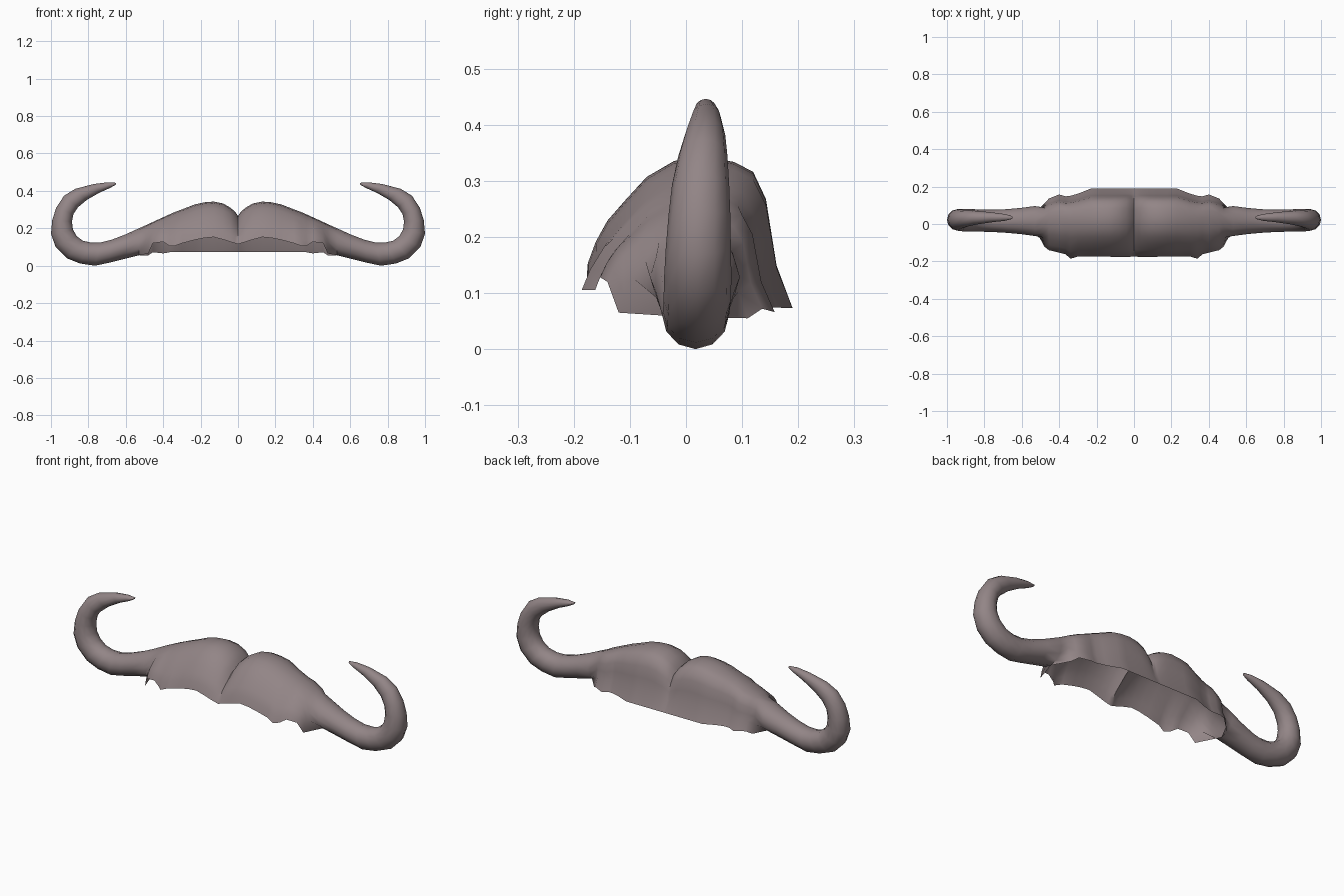
import bpy, bmesh, math

# Horn stations: inner x,z / outer x,z / y centre / y half-width
HORN = [
    (.655, .432, .650, .443, .035, .008),
    (.685, .415, .695, .446, .035, .018),
    (.742, .390, .770, .437, .036, .026),
    (.808, .352, .870, .411, .034, .036),
    (.856, .312, .930, .374, .030, .044),
    (.880, .275, .972, .310, .026, .051),
    (.888, .235, .993, .245, .024, .055),
    (.882, .192, 1.00, .170, .022, .058),
    (.862, .158, .975, .100, .021, .060),
    (.830, .134, .915, .040, .020, .060),
    (.785, .123, .845, .012, .018, .059),
    (.735, .124, .765, .000, .017, .060),
    (.675, .139, .690, .016, .016, .063),
    (.600, .168, .610, .036, .016, .070),
    (.530, .200, .530, .056, .016, .080),
]

# Body stations: x / top z / front edge y,z / back edge y,z
BODY = [
    (.480, .222, -.120, .065, .110, .055),
    (.455, .234, -.140, .120, .136, .072),
    (.400, .259, -.153, .128, .158, .066),
    (.365, .275, -.162, .105, .148, .072),
    (.340, .286, -.186, .105, .151, .074),
    (.300, .301, -.174, .120, .162, .074),
    (.230, .328, -.174, .138, .190, .073),
    (.180, .339, -.174, .148, .190, .073),
    (.130, .343, -.175, .153, .190, .073),
    (.080, .333, -.176, .140, .190, .073),
    (.040, .310, -.176, .127, .190, .073),
    (.015, .288, -.175, .120, .190, .073),
    (.000, .266, -.173, .115, .190, .073),
]

# Normalised open cross-section: y fraction, height fraction
FRONT = [(-1, 0), (-.92, .20), (-.80, .40), (-.61, .60), (-.40, .81), (-.12, .96)]
BACK = [(.45, .965), (.63, .90), (.75, .72), (.80, .50), (.85, .28), (1, 0)]
N = len(FRONT) + 1 + len(BACK)


def horn_ring(xi, zi, xo, zo, yc, hy):
    ring = []
    for k in range(N):
        t = -math.pi + 2 * math.pi * k / (N - 1)
        c = math.cos(t)
        ring.append(((xi + xo) / 2 + c * (xi - xo) / 2,
                     yc + hy * math.sin(t),
                     (zi + zo) / 2 + c * (zi - zo) / 2))
    return ring


def body_ring(x, top, yf, zf, yb, zb):
    ring = [(x, -yf * u, zf + v * (top - zf)) for u, v in FRONT]
    ring.append((x, .035, top))
    ring += [(x, yb * u, zb + v * (top - zb)) for u, v in BACK]
    if x < .03:  # parting groove bites into the upper front and back faces
        d = .012 * (1 - x / .03)
        ring = [(px, py - math.copysign(d, py) * max(0, min(1, (pz - .12) / .1)), pz)
                for px, py, pz in ring]
    return ring


# Right half: skin the rings together
bm = bmesh.new()
rings = [[bm.verts.new(p) for p in r] for r in
         [horn_ring(*h) for h in HORN] + [body_ring(*b) for b in BODY]]
for a, b in zip(rings, rings[1:]):
    for k in range(N - 1):
        bm.faces.new((a[k], a[k + 1], b[k + 1], b[k]))
bm.faces.new(rings[0][:-1])
bmesh.ops.remove_doubles(bm, verts=bm.verts[:], dist=.0005)
bmesh.ops.recalc_face_normals(bm, faces=bm.faces[:])
# Keep the open shell facing outward
if sum(f.normal.z * f.calc_area() for f in bm.faces) < 0:
    bmesh.ops.reverse_faces(bm, faces=bm.faces[:])
mesh = bpy.data.meshes.new("moustache")
bm.to_mesh(mesh)
bm.free()
obj = bpy.data.objects.new("moustache", mesh)
bpy.context.collection.objects.link(obj)

# Dark brownish grey hair colour
hair = bpy.data.materials.new("hair")
hair.diffuse_color = (.29, .235, .24, 1)
mesh.materials.append(hair)

# Mirrored left half
mir = obj.modifiers.new("mirror", 'MIRROR')
mir.use_axis[0] = True
mir.merge_threshold = .001

bpy.context.view_layer.objects.active = obj
obj.select_set(True)
bpy.ops.object.modifier_apply(modifier=mir.name)
bpy.ops.object.shade_smooth_by_angle(angle=math.radians(50))
